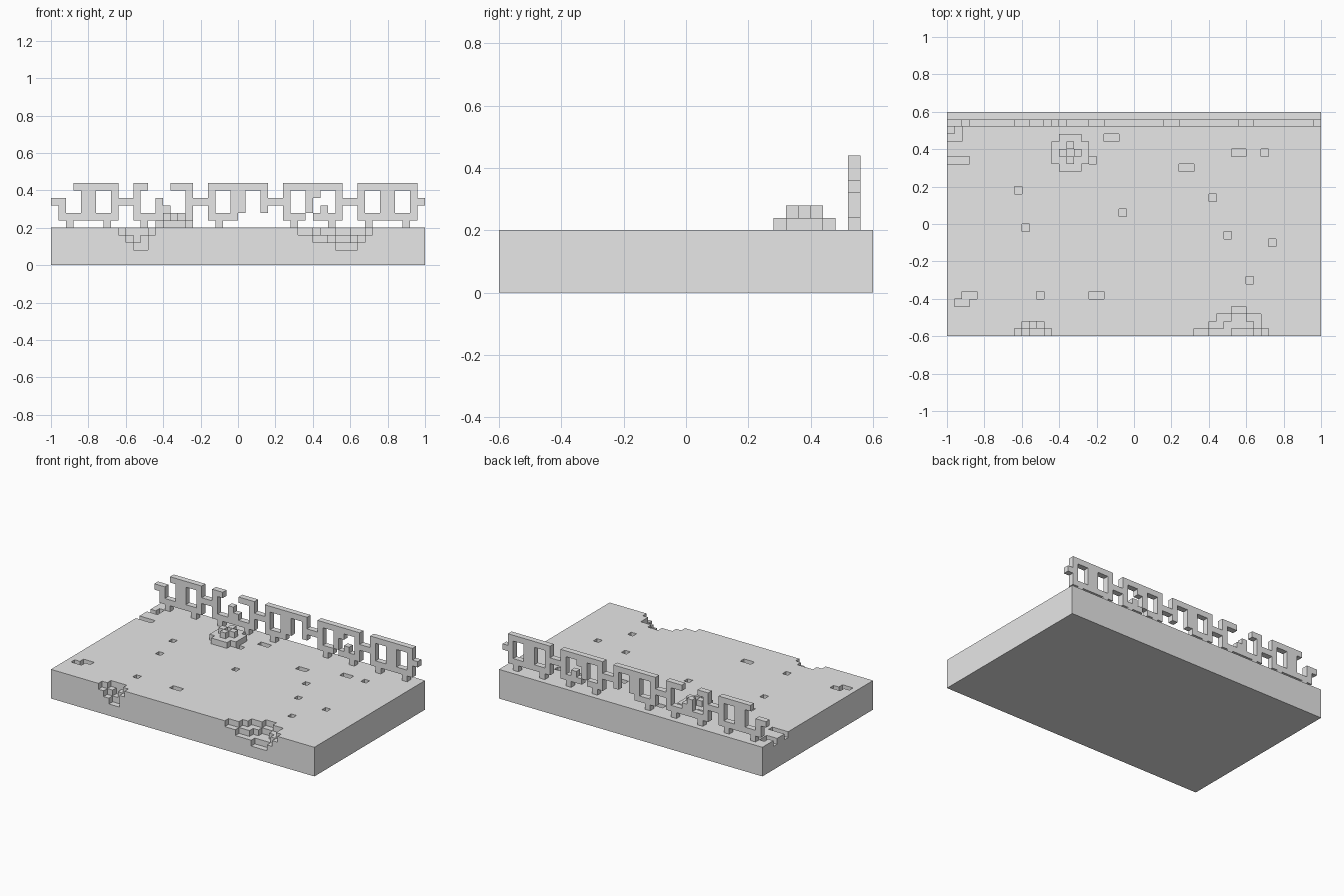
import bpy
import bmesh
from mathutils import Vector

U = 0.04  # edge of one block
NX, NY, NZ = 50, 30, 5

cube = bpy.data.objects.get("Cube")
if cube:
    bpy.data.objects.remove(cube)

stone = bpy.data.materials.new("plain_grey_stone")
stone.use_nodes = True
grey = (0.8, 0.8, 0.8, 1)
stone.diffuse_color = grey
stone.node_tree.nodes["Principled BSDF"].inputs["Base Color"].default_value = grey


def block(x, y, z):
    """Set of cells filling inclusive (first, last) ranges; a number means one layer."""
    spans = [range(s, s + 1) if isinstance(s, int) else range(s[0], s[1] + 1)
             for s in (x, y, z)]
    return {(i, j, k) for i in spans[0] for j in spans[1] for k in spans[2]}


def build(name, cells):
    """Make one mesh from the outer skin of a set of block cells."""
    bm = bmesh.new()
    corners = {}

    def corner(p):
        p = tuple(p)
        if p not in corners:
            corners[p] = bm.verts.new(((p[0] - NX / 2) * U, (p[1] - NY / 2) * U, p[2] * U))
        return corners[p]

    for cell in sorted(cells):
        for axis in range(3):
            a, b = Vector((0, 0, 0)), Vector((0, 0, 0))
            a[(axis + 1) % 3] = 1
            b[(axis + 2) % 3] = 1
            for side in (0, 1):
                beyond = list(cell)
                beyond[axis] += 2 * side - 1
                if tuple(beyond) in cells:
                    continue
                o = Vector(cell)
                o[axis] += side
                ring = [o, o + a, o + a + b, o + b]
                if not side:
                    ring.reverse()
                bm.faces.new([corner(p) for p in ring])
    mesh = bpy.data.meshes.new(name)
    bm.to_mesh(mesh)
    bm.free()
    mesh.materials.append(stone)
    obj = bpy.data.objects.new(name, mesh)
    bpy.context.collection.objects.link(obj)


# Slab with worn pits in its top layer
top = NZ - 1
slab = block((0, NX - 1), (0, NY - 1), (0, top))
pits = [(9, 19), (10, 14), (12, 5), ((19, 20), 5), (23, 16), ((21, 22), 26),
        ((31, 32), 22), (35, 18), (37, 13), (40, 7), (43, 12), ((38, 39), 24),
        (42, 24), (19, 23), ((0, 2), 23), ((0, 1), 26), (1, 27),
        ((2, 3), 5), ((1, 2), 4)]
for x, y in pits:
    slab -= block(x, y, top)

# Stepped breaks along the front edge: x range, row, layer
breaks = [((9, 13), 0, 4), ((10, 12), 0, 3), ((11, 12), 0, 2),
          ((10, 12), 1, 4), (11, 1, 3),
          ((33, 42), 0, 4), ((35, 41), 0, 3), ((38, 40), 0, 2),
          ((35, 41), 1, 4), ((37, 40), 1, 3),
          ((36, 41), 2, 4), ((38, 39), 2, 3), ((38, 39), 3, 4)]
for x, y, z in breaks:
    slab -= block(x, y, z)
build("slab", slab)

# Railing: repeated double-window panels on feet, joined by short links
row = 28
rail = set()
for x in range(1, NX, 10):
    rail |= block((x, x + 7), row, (6, 10))
    for window in (x + 1, x + 5):
        rail -= block((window, window + 1), row, (7, 9))
    for foot in (x + 1, x + 6):
        rail |= block(foot, row, 5)
    rail |= block(x - 1, row, 8) | block(x + 8, row, 8)

# Broken-off pieces of the railing: x range, layer range
missing = [((1, 2), 10), (1, 9),
           ((13, 15), 10), ((14, 15), 9), (15, 8),
           ((25, 28), (5, 6)),
           (34, 6), (35, (7, 8))]
for x, z in missing:
    rail -= block(x, row, z)
rail |= block(36, row, 7)
build("railing", rail)

# Small stepped mound with a hollow centre
mound = block((14, 18), (23, 25), 5) | block((15, 17), (22, 26), 5)
mound |= block((15, 17), 24, 6) | block(16, (23, 25), 6)
mound -= block(16, 24, 6)
build("mound", mound)
